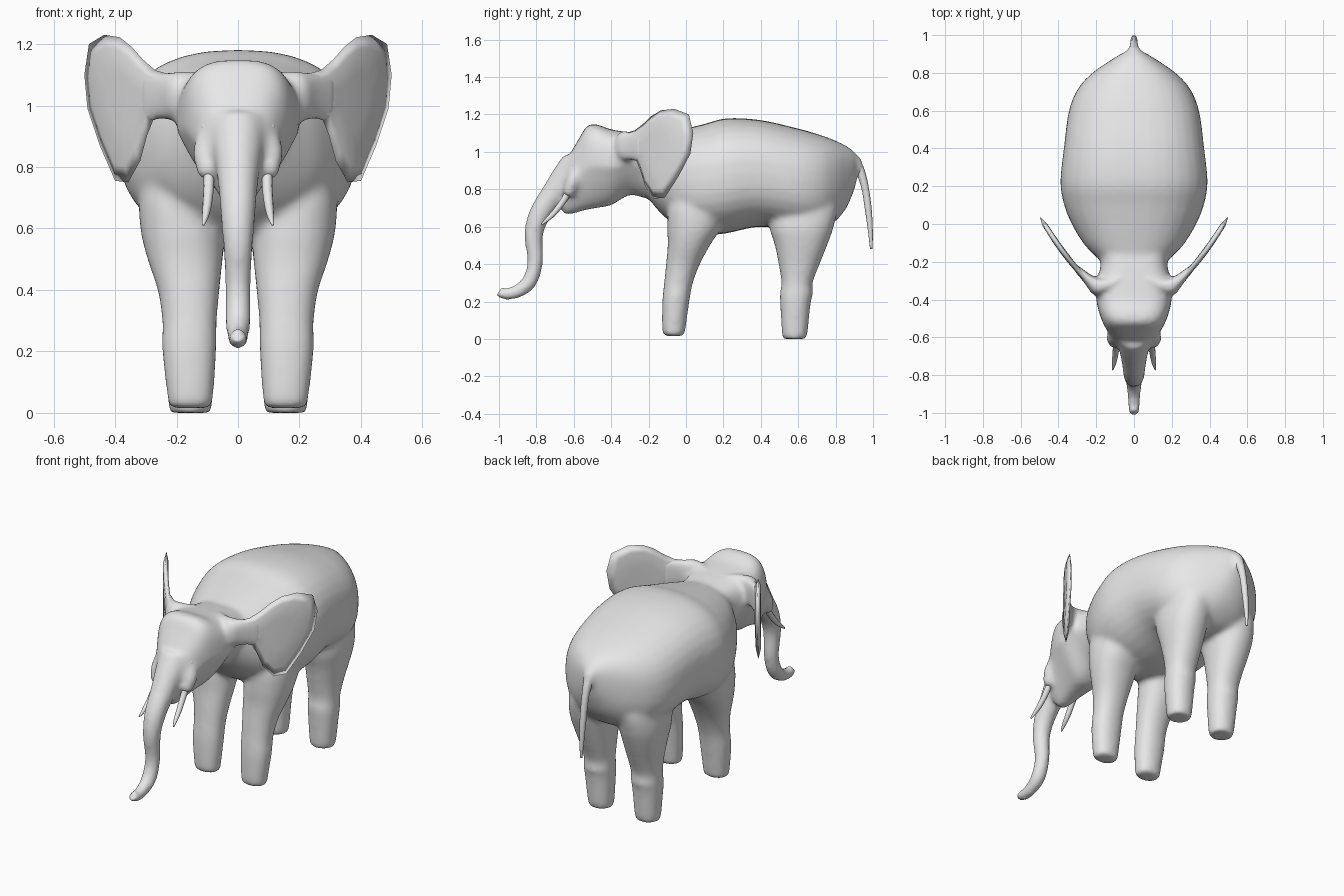
import bpy, bmesh, math
from mathutils import Vector

grey = bpy.data.materials.new("elephant grey")
grey.diffuse_color = (0.8, 0.8, 0.8, 1)
X, Y, Z = Vector((1, 0, 0)), Vector((0, 1, 0)), Vector((0, 0, 1))


def refine(rows, n=4):
    """Smooth spline through rows of numbers."""
    out = []
    for i in range(len(rows) - 1):
        a, b, c, d = (rows[min(max(i + k, 0), len(rows) - 1)] for k in (-1, 0, 1, 2))
        for s in range(n):
            t = s / n
            out.append([0.5 * (2 * q + (r - p) * t + (2 * p - 5 * q + 4 * r - w) * t * t
                               + (3 * q - p - 3 * r + w) * t ** 3)
                        for p, q, r, w in zip(a, b, c, d)])
    return out + [list(rows[-1])]


def ring(centre, u, v, power=2.0, taper=0.0, sides=32):
    """Rounded cross-section, optionally narrower on its -v side."""
    pts = []
    for i in range(sides):
        a = 2 * math.pi * i / sides
        c, s = math.cos(a), math.sin(a)
        cu = math.copysign(abs(c) ** (2 / power), c)
        sv = math.copysign(abs(s) ** (2 / power), s)
        pts.append(centre + u * cu * (1 - taper * max(0, -sv)) + v * sv)
    return pts


def loft(bm, rings):
    vs = [[bm.verts.new(p) for p in r] for r in rings]
    n = len(vs[0])
    for a, b in zip(vs, vs[1:]):
        for i in range(n):
            bm.faces.new((a[i], a[(i + 1) % n], b[(i + 1) % n], b[i]))
    bm.faces.new(vs[0][::-1])
    bm.faces.new(vs[-1])


def tube(bm, rows, sides=20):
    """Tapered tube along rows of (x, y, z, radius)."""
    rows = refine(rows)
    rings = []
    for i, (x, y, z, r) in enumerate(rows):
        a, b = rows[max(i - 1, 0)], rows[min(i + 1, len(rows) - 1)]
        t = Vector((b[0] - a[0], b[1] - a[1], b[2] - a[2])).normalized()
        u = (X - t * t.x).normalized()
        rings.append(ring(Vector((x, y, z)), u * r, t.cross(u) * r, sides=sides))
    loft(bm, rings)


def barrel(bm, rows, power, taper):
    """Body-like loft from rows of (y, bottom, top, half width)."""
    loft(bm, [ring(Vector((0, y, (b + t) / 2)), X * w, Z * (t - b) / 2, power, taper)
              for y, b, t, w in refine(rows)])


def leg(bm, rows, side):
    """Leg from rows of (z, y front, y back, x inner, x outer)."""
    loft(bm, [ring(Vector((side * (i + o) / 2, (f + b) / 2, z)), X * (o - i) / 2,
                   Y * (b - f) / 2, 2.2) for z, f, b, i, o in refine(rows)])


def finish(name, bm):
    bmesh.ops.recalc_face_normals(bm, faces=bm.faces[:])
    for f in bm.faces:
        f.smooth = True
    me = bpy.data.meshes.new(name)
    bm.to_mesh(me)
    bm.free()
    me.materials.append(grey)
    ob = bpy.data.objects.new(name, me)
    bpy.context.collection.objects.link(ob)
    return ob


# torso, head, trunk, legs and tail root fused into one skin
bm = bmesh.new()
barrel(bm, [(-0.22, 0.78, 1.07, 0.15), (-0.16, 0.70, 1.085, 0.215), (-0.1, 0.64, 1.10, 0.27),
            (0, 0.57, 1.125, 0.33), (0.1, 0.555, 1.15, 0.37), (0.22, 0.565, 1.18, 0.39),
            (0.4, 0.60, 1.17, 0.372), (0.6, 0.57, 1.125, 0.345), (0.72, 0.58, 1.09, 0.295),
            (0.8, 0.63, 1.06, 0.22), (0.86, 0.705, 1.03, 0.135), (0.9, 0.80, 1.0, 0.07),
            (0.915, 0.86, 0.97, 0.035)], 2.4, 0)
barrel(bm, [(-0.1, 0.77, 1.07, 0.19), (-0.2, 0.75, 1.09, 0.175), (-0.3, 0.77, 1.105, 0.195),
            (-0.4, 0.715, 1.12, 0.2), (-0.48, 0.70, 1.148, 0.182), (-0.53, 0.69, 1.138, 0.162),
            (-0.57, 0.68, 1.075, 0.14), (-0.62, 0.665, 0.99, 0.11),
            (-0.66, 0.665, 0.92, 0.075)], 3.2, 0.5)
tube(bm, [(0, -0.58, 0.92, 0.10), (0, -0.65, 0.845, 0.083), (0, -0.71, 0.77, 0.069),
          (0, -0.785, 0.66, 0.059), (0, -0.815, 0.55, 0.05), (0, -0.806, 0.41, 0.042),
          (0, -0.838, 0.305, 0.042), (0, -0.90, 0.255, 0.037), (0, -0.965, 0.24, 0.032),
          (0, -1.003, 0.255, 0.028)])
tube(bm, [(0, 0.82, 0.95, 0.1), (0, 0.87, 0.95, 0.065), (0, 0.91, 0.935, 0.038),
          (0, 0.938, 0.885, 0.024)])
front = [(0.015, -0.117, -0.01, 0.083, 0.227), (0.05, -0.128, -0.003, 0.08, 0.23),
         (0.2, -0.127, 0.018, 0.07, 0.247), (0.3, -0.117, 0.037, 0.068, 0.247),
         (0.4, -0.107, 0.075, 0.06, 0.262), (0.5, -0.098, 0.128, 0.05, 0.295),
         (0.6, -0.1, 0.19, 0.05, 0.318), (0.72, -0.09, 0.22, 0.08, 0.32),
         (0.86, -0.03, 0.2, 0.1, 0.28)]
rear = [(0, 0.517, 0.643, 0.088, 0.222), (0.03, 0.512, 0.65, 0.083, 0.227),
        (0.2, 0.503, 0.668, 0.072, 0.242), (0.24, 0.501, 0.68, 0.07, 0.243),
        (0.3, 0.51, 0.677, 0.07, 0.242), (0.4, 0.495, 0.715, 0.06, 0.255),
        (0.5, 0.475, 0.755, 0.05, 0.275), (0.6, 0.445, 0.79, 0.04, 0.288),
        (0.72, 0.44, 0.81, 0.04, 0.27), (0.86, 0.48, 0.77, 0.06, 0.22)]


def ear_y(x):
    """Ears sweep back as they go outward, slightly bowed forward."""
    return -0.325 + 1.3 * (x - 0.22) - 0.025 * math.sin(math.pi * min(1, max(0, (x - 0.22) / 0.28)))


for s in (-1, 1):
    leg(bm, front, s)
    leg(bm, rear, s)
    # tusk sockets on the cheeks
    tube(bm, [(s * 0.09, -0.55, 0.95, 0.025), (s * 0.103, -0.585, 0.89, 0.036),
              (s * 0.108, -0.61, 0.83, 0.038), (s * 0.098, -0.635, 0.765, 0.03)], 16)
    # flared ear roots: rows of (x, y, half height, half thickness)
    n = Vector((s * 0.79, -0.61, 0))
    loft(bm, [ring(Vector((s * x, y, 1.03)), n * t, Z * h, 2.6) for x, y, h, t in refine(
        [(0.12, -0.32, 0.085, 0.10), (0.17, -0.325, 0.083, 0.07), (0.21, -0.315, 0.08, 0.042),
         (0.25, -0.285, 0.08, 0.027), (0.31, ear_y(0.31), 0.09, 0.017)])])
body = finish("elephant body", bm)
m = body.modifiers.new("fuse", 'REMESH')
m.mode = 'VOXEL'
m.voxel_size = 0.013
m.use_smooth_shade = True
m = body.modifiers.new("soften", 'SMOOTH')
m.factor = 0.5
m.iterations = 14

# tail
bm = bmesh.new()
tube(bm, [(0, 0.89, 0.945, 0.03), (0, 0.925, 0.91, 0.026),
          (0, 0.955, 0.82, 0.02), (0, 0.975, 0.69, 0.018), (0, 0.987, 0.56, 0.012),
          (0, 0.99, 0.48, 0.006)], 12)
finish("tail", bm)

# ears: outline in (x, z), thinned at the rim
EAR = [(0.2, 1.09), (0.235, 1.105), (0.27, 1.115), (0.31, 1.15), (0.345, 1.19), (0.385, 1.222),
       (0.435, 1.23), (0.485, 1.20), (0.5, 1.10), (0.49, 0.99), (0.45, 0.87), (0.4, 0.755),
       (0.357, 0.75), (0.318, 0.82), (0.295, 0.905), (0.275, 0.955), (0.24, 0.965), (0.2, 0.97)]

for s, side in ((1, "left"), (-1, "right")):
    bm = bmesh.new()
    rings = []
    for k, sign in ((0.4, -1), (0.8, -0.9), (1, 0), (0.8, 0.9), (0.4, 1)):
        pts = []
        for x, z in EAR:
            px, pz = 0.36 + (x - 0.36) * k, 1.02 + (z - 1.02) * k
            off = sign * 0.015
            pts.append(Vector((s * (px + off * 0.79), ear_y(px) - off * 0.61, pz)))
        rings.append(pts)
    loft(bm, rings)
    finish(side + " ear", bm)

    # tusk
    bm = bmesh.new()
    tube(bm, [(s * 0.095, -0.62, 0.80, 0.017), (s * 0.095, -0.655, 0.74, 0.017),
              (s * 0.1, -0.70, 0.68, 0.015), (s * 0.106, -0.74, 0.64, 0.011),
              (s * 0.113, -0.772, 0.612, 0.004)], 12)
    finish(side + " tusk", bm)

    # eye
    bm = bmesh.new()
    bmesh.ops.create_uvsphere(bm, u_segments=16, v_segments=10, radius=0.018)
    bmesh.ops.translate(bm, vec=(s * 0.104, -0.592, 0.93), verts=bm.verts[:])
    finish(side + " eye", bm)
